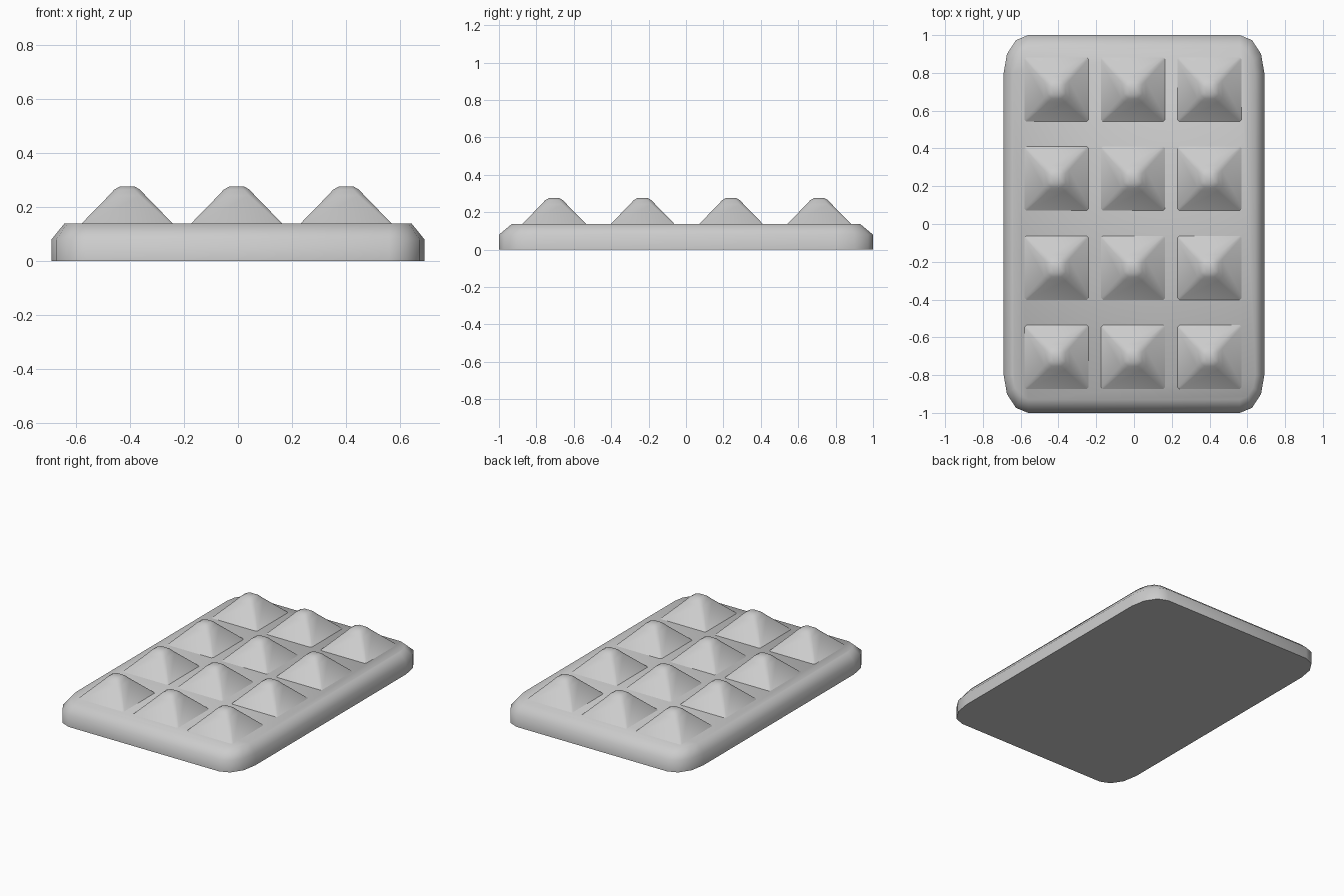
import bpy, bmesh, math

if "Cube" in bpy.data.objects:
    bpy.data.objects.remove(bpy.data.objects["Cube"])


def ring(bm, hx, hy, rx, ry, z, seg, cx=0, cy=0):
    """Rounded rectangle of vertices with elliptical corners."""
    verts = []
    for q, (sx, sy) in enumerate([(1, 1), (-1, 1), (-1, -1), (1, -1)]):
        for i in range(seg + 1):
            a = math.pi / 2 * (q + i / seg)
            verts.append(bm.verts.new((cx + sx * (hx - rx) + rx * math.cos(a),
                                       cy + sy * (hy - ry) + ry * math.sin(a), z)))
    return verts


def loft(name, sections, seg, cx=0, cy=0):
    bm = bmesh.new()
    rings = [ring(bm, *s, seg, cx, cy) for s in sections]
    n = len(rings[0])
    for lo, hi in zip(rings, rings[1:]):
        for i in range(n):
            j = (i + 1) % n
            bm.faces.new((lo[i], lo[j], hi[j], hi[i]))
    bm.faces.new(rings[0][::-1])
    bm.faces.new(rings[-1])
    mesh = bpy.data.meshes.new(name)
    bm.to_mesh(mesh)
    bm.free()
    ob = bpy.data.objects.new(name, mesh)
    bpy.context.collection.objects.link(ob)
    bpy.context.view_layer.objects.active = ob
    ob.select_set(True)
    bpy.ops.object.shade_smooth_by_angle(angle=math.radians(65))
    ob.select_set(False)
    return ob


# slab with rounded corners and a chamfered upper edge
loft("base_slab", [(0.69, 1.0, 0.13, 0.2, 0.0),
                   (0.69, 1.0, 0.13, 0.2, 0.08),
                   (0.643, 0.93, 0.083, 0.13, 0.138)], 3)

# grid of blunt pyramids: half width, corner bevel, height
profile = [(0.184, 0.008, 0.123), (0.068, 0.022, 0.242),
           (0.048, 0.022, 0.264), (0.027, 0.013, 0.276)]
for row, y in enumerate((-0.705, -0.232, 0.241, 0.712)):
    for col, x in enumerate((-0.41, -0.005, 0.4)):
        loft(f"pyramid_stud_{row}_{col}",
             [(h, h, b, b, z) for h, b, z in profile], 1, x, y)
